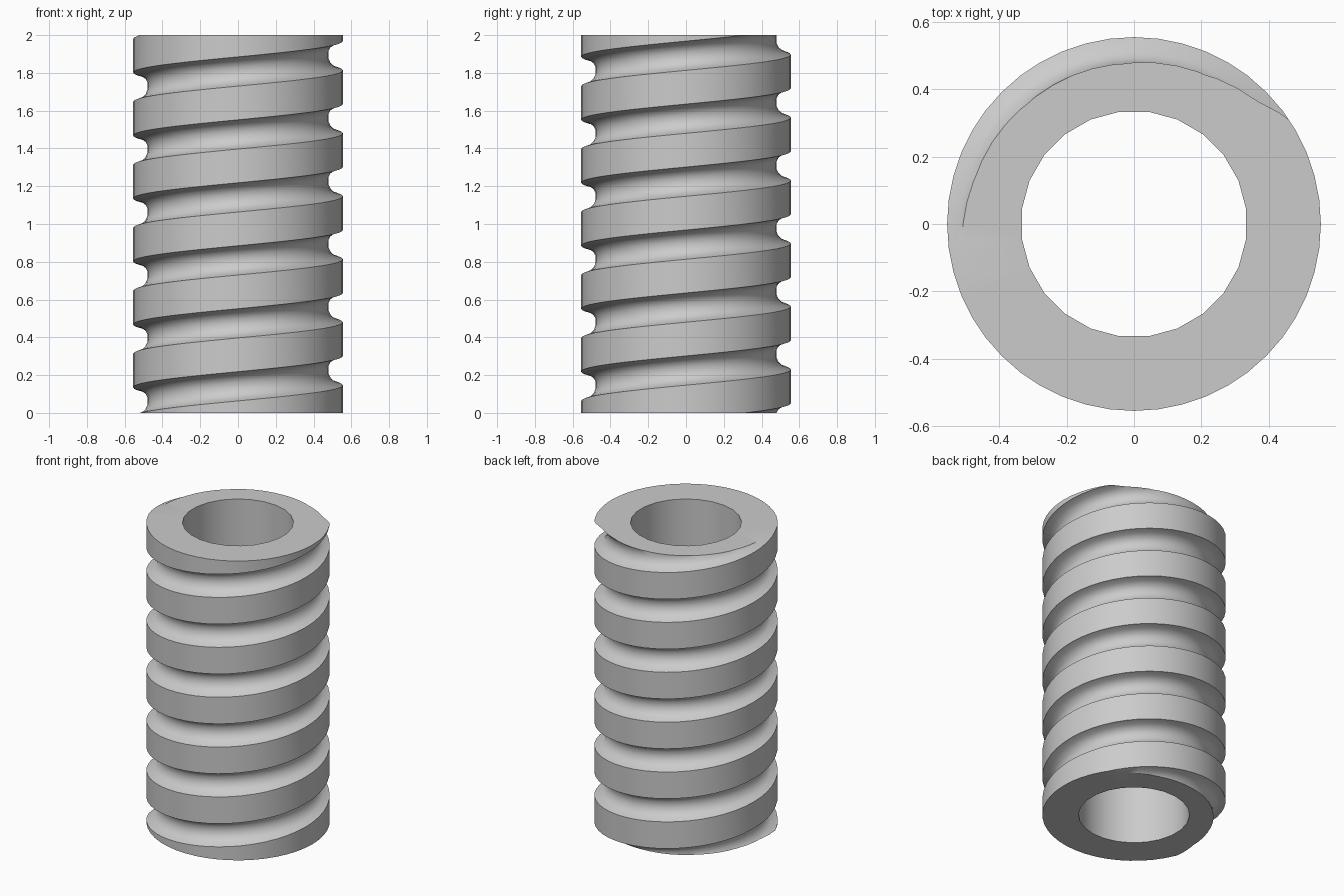
import bpy, bmesh, math

cube = bpy.data.objects.get("Cube")
if cube:
    bpy.data.objects.remove(cube, do_unlink=True)

HEIGHT, PITCH, OUTER, BORE = 2.0, 1 / 3, 0.555, 0.336
SEGMENTS, BORE_SIDES = 48, 24
PHASE = 0.065 - PITCH / 2          # groove centre height at the +x side

# Groove section from bottom lip to top lip: (height offset, radius)
GROOVE = [(-0.085, OUTER), (-0.07, 0.513), (-0.05, 0.492), (-0.02, 0.478),
          (0.015, 0.478), (0.042, 0.492), (0.06, 0.517), (0.07, OUTER)]
ROWS = len(GROOVE)

bm = bmesh.new()


def polar(radius, angle, z):
    return bm.verts.new((radius * math.cos(angle), radius * math.sin(angle), z))


# Helical outer skin: the last column joins the first one a full turn higher
rows = [(PHASE + turn * PITCH + dz, r) for turn in range(-2, 9) for dz, r in GROOVE]
columns = []
for s in range(SEGMENTS):
    share = s / SEGMENTS
    columns.append([polar(r, math.tau * share, z + PITCH * share) for z, r in rows])
columns.append(columns[0][ROWS:])
for a, b in zip(columns, columns[1:]):
    for i in range(min(len(a), len(b)) - 1):
        bm.faces.new((a[i], b[i], b[i + 1], a[i + 1]))

# Trim the skin flat at both ends
for z, direction in ((0, -1), (HEIGHT, 1)):
    bmesh.ops.bisect_plane(bm, geom=bm.verts[:] + bm.edges[:] + bm.faces[:], dist=1e-5,
                           plane_co=(0, 0, z), plane_no=(0, 0, direction), clear_outer=True)

# Bore wall
angles = [math.tau * (i + 0.5) / BORE_SIDES for i in range(BORE_SIDES)]
low = [polar(BORE, a, 0) for a in angles]
high = [polar(BORE, a, HEIGHT) for a in angles]
for i in range(BORE_SIDES):
    j = (i + 1) % BORE_SIDES
    bm.faces.new((low[j], low[i], high[i], high[j]))

# Flat ring caps
for z in (0, HEIGHT):
    rim = [e for e in bm.edges if e.is_boundary and all(abs(v.co.z - z) < 1e-4 for v in e.verts)]
    bmesh.ops.triangle_fill(bm, edges=rim, use_beauty=True, normal=(0, 0, 1 if z else -1))
bmesh.ops.recalc_face_normals(bm, faces=bm.faces[:])

mesh = bpy.data.meshes.new("grooved_sleeve")
bm.to_mesh(mesh)
bm.free()
sleeve = bpy.data.objects.new("grooved_sleeve", mesh)
bpy.context.collection.objects.link(sleeve)

# Plain grey material
grey = bpy.data.materials.new("plain_grey")
grey.use_nodes = True
colour = (0.6, 0.6, 0.6, 1)
grey.diffuse_color = colour
grey.node_tree.nodes["Principled BSDF"].inputs["Base Color"].default_value = colour
mesh.materials.append(grey)

bpy.context.view_layer.objects.active = sleeve
sleeve.select_set(True)
bpy.ops.object.shade_smooth_by_angle(angle=math.radians(30))
